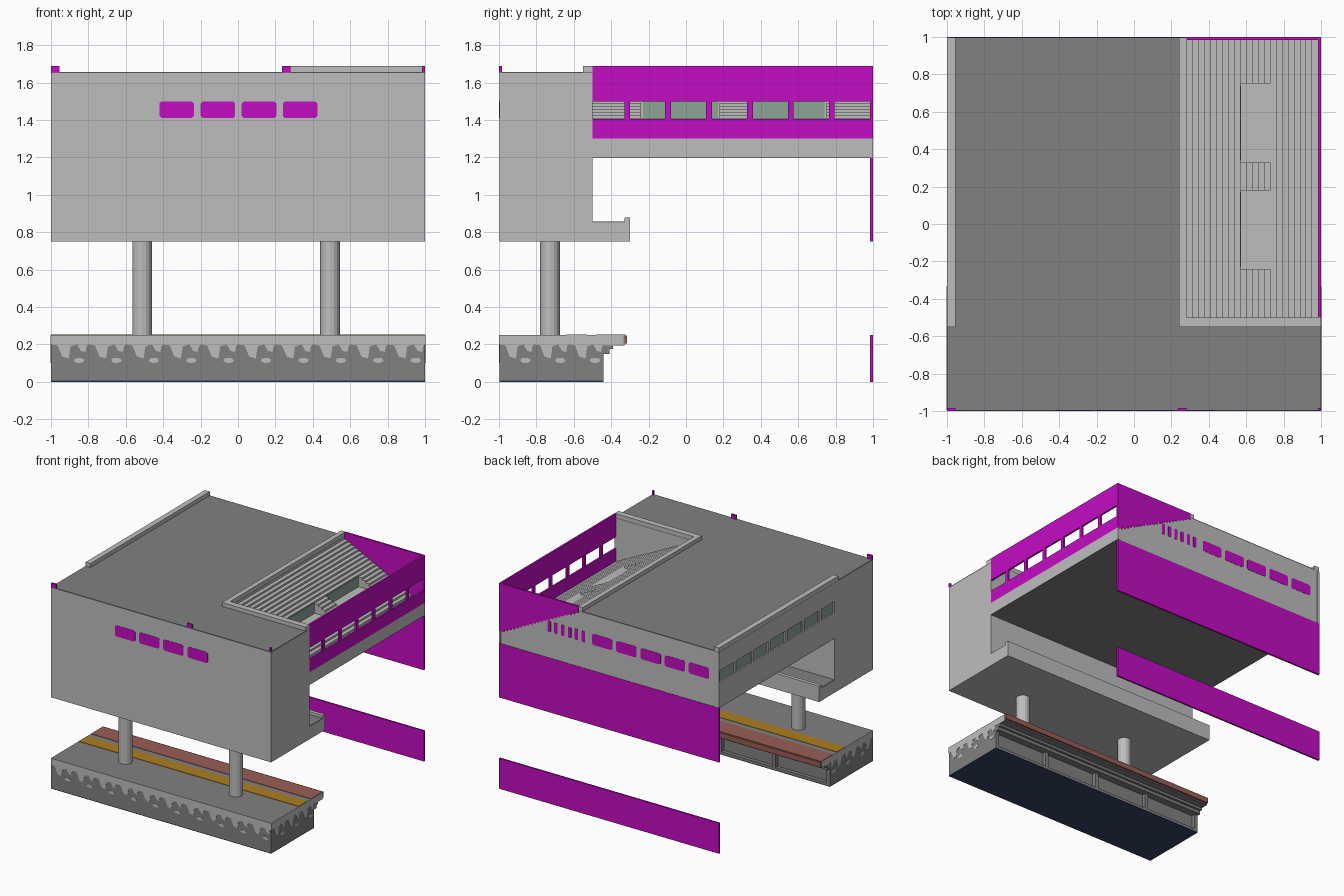
import bpy, bmesh, math

cube = bpy.data.objects.get("Cube")
if cube:
    bpy.data.objects.remove(cube, do_unlink=True)


def material(name, r, g, b):
    """Flat material from 0-255 display values."""
    col = [((c / 255 + 0.055) / 1.055) ** 2.4 if c > 10 else c / 255 / 12.92 for c in (r, g, b)] + [1]
    m = bpy.data.materials.new(name)
    m.use_nodes = True
    m.diffuse_color = col
    m.node_tree.nodes["Principled BSDF"].inputs["Base Color"].default_value = col
    return m


LIGHT = material("light concrete", 190, 190, 190)
DARK = material("dark concrete", 129, 129, 129)
MAGENTA = material("magenta", 195, 12, 195)
GREEN = material("green glass", 140, 165, 150)
RED = material("red brick", 152, 94, 86)
YELLOW = material("yellow paint", 174, 127, 32)
NAVY = material("navy", 52, 68, 100)


def prism(name, pts, axis, a, b, mat):
    """Extrude a 2D outline along x (pts are y,z), y (pts are x,z) or z (pts are x,y)."""
    put = {"x": lambda p, t: (t, p[0], p[1]),
           "y": lambda p, t: (p[0], t, p[1]),
           "z": lambda p, t: (p[0], p[1], t)}[axis]
    bm = bmesh.new()
    lo = [bm.verts.new(put(p, a)) for p in pts]
    hi = [bm.verts.new(put(p, b)) for p in pts]
    bm.faces.new(lo)
    bm.faces.new(hi[::-1])
    n = len(pts)
    for i in range(n):
        j = (i + 1) % n
        bm.faces.new((lo[i], hi[i], hi[j], lo[j]))
    bmesh.ops.recalc_face_normals(bm, faces=bm.faces)
    mesh = bpy.data.meshes.new(name)
    bm.to_mesh(mesh)
    bm.free()
    mesh.materials.append(mat)
    ob = bpy.data.objects.new(name, mesh)
    bpy.context.collection.objects.link(ob)
    return ob


def box(name, x, y, z, mat):
    return prism(name, [(x[0], y[0]), (x[1], y[0]), (x[1], y[1]), (x[0], y[1])], "z", z[0], z[1], mat)


def rounded(x0, x1, z0, z1, c=0.012):
    return [(x0 + c, z0), (x1 - c, z0), (x1, z0 + c), (x1, z1 - c),
            (x1 - c, z1), (x0 + c, z1), (x0, z1 - c), (x0, z0 + c)]


# --- Platform ---
box("platform_body", (-1, 1), (-0.998, -0.47), (0.006, 0.25), DARK)
box("platform_base", (-1, 1), (-0.998, -0.44), (0, 0.006), NAVY)
prism("platform_lip", [(-0.47, 0.15), (-0.41, 0.15), (-0.41, 0.175), (-0.39, 0.175),
                       (-0.39, 0.195), (-0.33, 0.195), (-0.33, 0.25), (-0.47, 0.25)], "x", -1, 1, DARK)
# Framed panels on the track side
box("track_sill", (-1, 1), (-0.47, -0.44), (0.006, 0.025), DARK)
for i in range(5):
    cx = -0.985 + i * 0.4925
    box("track_rib", (cx - 0.015, cx + 0.015), (-0.47, -0.44), (0.025, 0.15), DARK)
box("edge_paving", (-1, 1), (-0.48, -0.325), (0.25, 0.253), RED)
box("edge_nosing", (-1, 1), (-0.335, -0.315), (0.205, 0.248), RED)
box("safety_stripe", (-1, 1), (-0.64, -0.53), (0.25, 0.253), YELLOW)

# --- Worn light coating running down the platform faces ---
DRIP = [(0.0, 0.2), (0.035, 0.195), (0.06, 0.135), (0.095, 0.125), (0.105, 0.19),
        (0.14, 0.2), (0.16, 0.165), (0.185, 0.16), (0.19, 0.19)]


def coating(name, axis, start, end, a, b):
    n = round((end - start) / 0.2)
    step = (end - start) / n
    pts = [(start, 0.25)]
    for i in range(n):
        pts += [(start + i * step + u * step / 0.2, z) for u, z in DRIP]
    pts += [(end, 0.2), (end, 0.25)]
    prism(name, pts, axis, a, b, LIGHT)
    for i in range(n):
        c = start + (i + 0.75) * step
        spot = [(c + 0.028 * math.cos(k * math.pi / 5), 0.115 + 0.014 * math.sin(k * math.pi / 5))
                for k in range(10)]
        prism(name + "_spot", spot, axis, a, b, LIGHT)


coating("front_coating", "y", -1, 1, -1.0, -0.995)
coating("left_coating", "x", -0.998, -0.44, 0.998, 1.002)
coating("right_coating", "x", -0.998, -0.44, -1.002, -0.998)
for s in (-1, 1):
    box("lip_end", sorted((s * 0.998, s * 1.002)), (-0.44, -0.335), (0.195, 0.25), LIGHT)

# --- Columns ---
for cx in (-0.512, 0.492):
    prism("column", [(cx + 0.053 * math.cos(k * math.pi / 8), -0.727 + 0.053 * math.sin(k * math.pi / 8))
                     for k in range(16)], "z", 0.25, 0.76, LIGHT)

# --- Front block with its rear ledge ---
prism("front_block", [(-0.998, 0.75), (-0.3, 0.75), (-0.3, 0.88), (-0.33, 0.88), (-0.33, 0.853),
                      (-0.5, 0.853), (-0.5, 1.65), (-0.998, 1.65)], "x", -1, 1, LIGHT)
box("ledge_floor", (-0.998, 0.998), (-0.5, -0.33), (0.853, 0.857), DARK)
for i in range(4):
    x0 = -0.42 + i * 0.22
    prism("front_window", rounded(x0, x0 + 0.185, 1.41, 1.5), "y", -1, -0.995, MAGENTA)

# --- Rear deck ---
box("rear_deck", (-0.98, 0.28), (-0.5, 0.998), (1.2, 1.65), LIGHT)
box("deck_underside", (-1, 1), (-0.5, 0.998), (1.196, 1.2), DARK)
for i in range(5):
    x0 = -0.03 - i * 0.22
    prism("back_window", rounded(x0, x0 + 0.185, 1.41, 1.5), "y", 0.995, 1, MAGENTA)
for i in range(6):
    x0 = 0.22 + i * 0.062
    prism("back_slit", rounded(x0, x0 + 0.03, 1.41, 1.5, 0.006), "y", 0.995, 1, MAGENTA)


def window_wall(name, x, z0, z1, mat):
    """Wall along y with a row of seven openings."""
    box(name + "_lower", x, (-0.5, 1), (z0, 1.405), mat)
    box(name + "_upper", x, (-0.5, 1), (1.5, z1), mat)
    for i in range(7):
        y = -0.33 + i * 0.219
        box(name + "_post", x, (y, y + 0.03 if i < 6 else 1), (1.405, 1.5), mat)


window_wall("left_screen", (0.985, 1), 1.3, 1.69, MAGENTA)
box("left_screen_base", (0.985, 1), (-0.5, 1), (1.2, 1.3), LIGHT)
window_wall("right_wall", (-1, -0.98), 1.2, 1.65, LIGHT)
box("right_wall_glass", (-0.988, -0.98), (-0.5, 0.985), (1.405, 1.5), GREEN)

# --- Stepped seating sloping down to the left screen ---
N, X0, X1, Z0, Z1 = 22, 0.28, 0.985, 1.65, 1.3


def step_line(recess=False):
    pts = []
    dx, dz = (X1 - X0) / N, (Z0 - Z1) / N
    for i in range(N):
        z = Z0 - (i + 1) * dz
        if recess and 9 <= i < 15:
            z = Z0 - 15 * dz
        pts += [(X0 + i * dx, z), (X0 + (i + 1) * dx, z)]
    return pts


for y0, y1, recess in ((-0.5, -0.24, False), (-0.24, 0.18, True), (0.18, 0.33, False),
                       (0.33, 0.75, True), (0.75, 0.998, False)):
    prism("seating_steps", step_line(recess) + [(X1, 1.2), (X0, 1.2)], "y", y0, y1, LIGHT)
    if recess:
        box("recess_glass", (0.567, 0.573), (y0 + 0.01, y1 - 0.01), (1.412, 1.498), GREEN)
prism("back_screen", step_line() + [(X1, 1.69), (X0, 1.69)], "y", 0.985, 1, MAGENTA)

# --- Roof and curbs ---
prism("roof", [(-1, -0.998), (1, -0.998), (1, -0.5), (0.28, -0.5), (0.28, 0.998), (-1, 0.998)],
      "z", 1.65, 1.658, DARK)
prism("well_curb", [(0.24, -0.55), (1, -0.55), (1, -0.5), (0.28, -0.5), (0.28, 0.998), (0.24, 0.998)],
      "z", 1.655, 1.69, LIGHT)
box("right_curb", (-1, -0.955), (-0.55, 0.998), (1.655, 1.69), LIGHT)
for x in ((-1, -0.955), (0.235, 0.28), (0.985, 1)):
    box("front_curb_stub", x, (-1, -0.985), (1.655, 1.69), MAGENTA)

# --- Rear closing plates ---
for z in ((0, 0.25), (0.75, 1.196)):
    box("back_plate", (-1, 1), (0.985, 1), z, MAGENTA)
